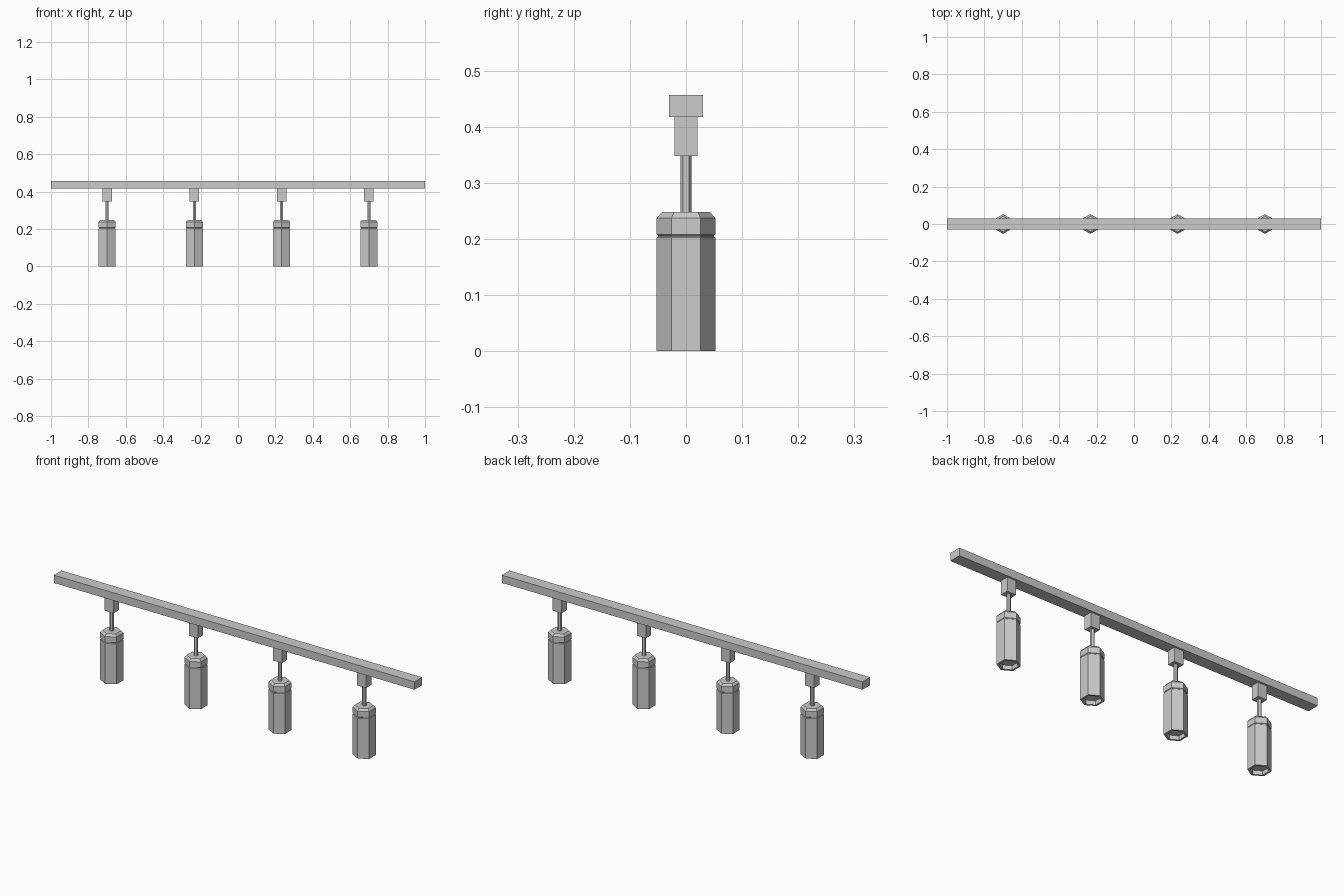
import bpy, bmesh, math

cube = bpy.data.objects.get("Cube")
if cube:
    bpy.data.objects.remove(cube, do_unlink=True)

metal = bpy.data.materials.new("grey metal")
metal.use_nodes = True
GREY = (0.6, 0.6, 0.6, 1)
metal.diffuse_color = GREY
metal.node_tree.nodes["Principled BSDF"].inputs["Base Color"].default_value = GREY


def finish(name, bm):
    bmesh.ops.recalc_face_normals(bm, faces=bm.faces)
    mesh = bpy.data.meshes.new(name)
    bm.to_mesh(mesh)
    bm.free()
    mesh.materials.append(metal)
    obj = bpy.data.objects.new(name, mesh)
    bpy.context.collection.objects.link(obj)


def box(name, x, half_x, half_y, low, high):
    bm = bmesh.new()
    bmesh.ops.create_cube(bm, size=1)
    for v in bm.verts:
        v.co = (x + v.co.x * 2 * half_x, v.co.y * 2 * half_y,
                low if v.co.z < 0 else high)
    finish(name, bm)


def hex_lathe(name, x, profile):
    """Stack six-sided rings (radius, z), corners on the y axis, capped at both ends."""
    bm = bmesh.new()
    rings = []
    for r, z in profile:
        angles = [math.pi / 2 + i * math.pi / 3 for i in range(6)]
        rings.append([bm.verts.new((x + r * math.cos(a), r * math.sin(a), z)) for a in angles])
    for a, b in zip(rings, rings[1:]):
        for i in range(6):
            j = (i + 1) % 6
            bm.faces.new((a[i], a[j], b[j], b[i]))
    bm.faces.new(rings[0])
    bm.faces.new(rings[-1])
    finish(name, bm)


# Open-bottomed lamp head: recess, rim, body, groove, collar, bevelled top
HEAD = [(0.042, 0.02), (0.042, 0), (0.0525, 0), (0.0525, 0.202), (0.05, 0.204),
        (0.05, 0.206), (0.0525, 0.208), (0.0525, 0.237), (0.042, 0.248)]
STEM = [(0.01, 0.245), (0.01, 0.35)]

box("ceiling_track", 0, 1, 0.03, 0.417, 0.456)

for number, x in enumerate((-0.7, -0.233, 0.233, 0.7), 1):
    box(f"track_adapter_{number}", x, 0.025, 0.0205, 0.348, 0.418)
    hex_lathe(f"stem_{number}", x, STEM)
    hex_lathe(f"lamp_head_{number}", x, HEAD)
